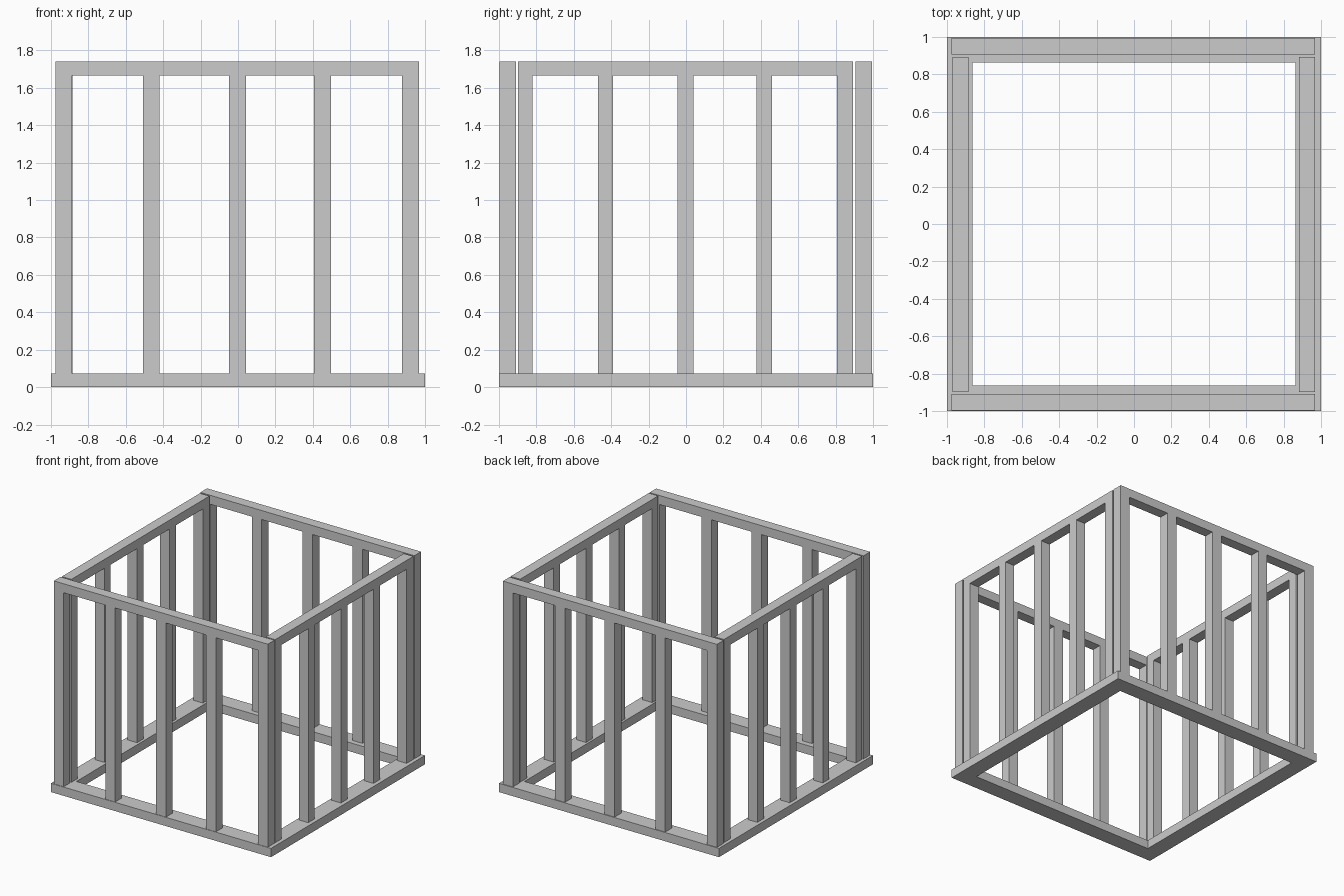
import bpy, bmesh

if "Cube" in bpy.data.objects:
    bpy.data.objects.remove(bpy.data.objects["Cube"])

BASE_TOP, PLATE_LOW, TOP = 0.072, 0.666, 1.74
PLATE_LOW += 1.0


def finish(name, bm):
    bmesh.ops.recalc_face_normals(bm, faces=bm.faces)
    mesh = bpy.data.meshes.new(name)
    bm.to_mesh(mesh)
    bm.free()
    obj = bpy.data.objects.new(name, mesh)
    bpy.context.collection.objects.link(obj)
    return obj


def wall(name, studs, near, far, along_x):
    """Comb-shaped outline (top plate plus studs) extruded to the wall depth."""
    pts = [(studs[0][0], TOP), (studs[-1][1], TOP)]
    for i in reversed(range(len(studs))):
        left, right = studs[i]
        if i < len(studs) - 1:
            pts.append((right, PLATE_LOW))
        pts += [(right, BASE_TOP), (left, BASE_TOP)]
        if i > 0:
            pts.append((left, PLATE_LOW))
    bm = bmesh.new()
    verts = [bm.verts.new((u, near, z) if along_x else (near, u, z)) for u, z in pts]
    face = bm.faces.new(verts)
    ext = bmesh.ops.extrude_face_region(bm, geom=[face], use_keep_orig=True)
    moved = [g for g in ext["geom"] if isinstance(g, bmesh.types.BMVert)]
    d = far - near
    bmesh.ops.translate(bm, verts=moved, vec=(0, d, 0) if along_x else (d, 0, 0))
    return finish(name, bm)


# Base frame: one rectangular ring, section swept round four corners
bm = bmesh.new()
section = [(1.0, 0), (1.0, BASE_TOP), (0.864, BASE_TOP), (0.864, 0)]
rings = [[bm.verts.new((sx * r, sy * r, z)) for r, z in section]
         for sx, sy in ((-1, -1), (1, -1), (1, 1), (-1, 1))]
for i in range(4):
    a, b = rings[i], rings[(i + 1) % 4]
    for j in range(4):
        k = (j + 1) % 4
        bm.faces.new((a[j], b[j], b[k], a[k]))
finish("base_frame", bm)

# Front and back stud walls
long_studs = [(-0.977, -0.888), (-0.507, -0.42), (-0.047, 0.043),
              (0.406, 0.496), (0.878, 0.968)]
wall("front_wall_frame", long_studs, -0.996, -0.910, True)
wall("back_wall_frame", long_studs, 0.907, 0.994, True)

# Side stud walls, fitted between the front and back walls
short_studs = [(-0.899, -0.82), (-0.47, -0.389), (-0.046, 0.039),
               (0.376, 0.46), (0.807, 0.893)]
wall("left_wall_frame", short_studs, -0.971, -0.885, False)
wall("right_wall_frame", short_studs, 0.882, 0.968, False)
